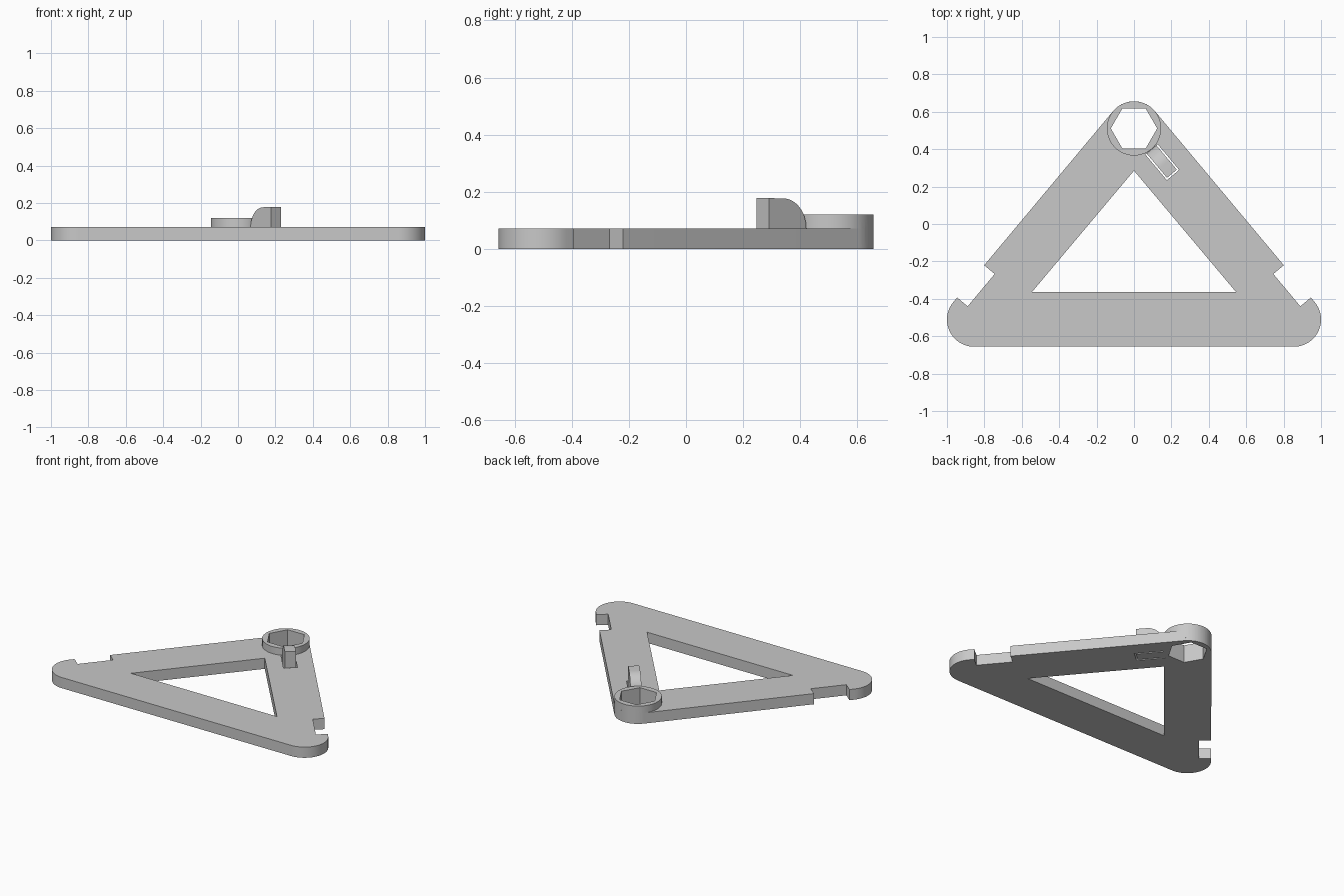
import bpy, bmesh, math
from mathutils import Vector

cube = bpy.data.objects.get("Cube")
if cube:
    bpy.data.objects.remove(cube, do_unlink=True)

R = 0.145            # corner radius
THICK = 0.072        # plate thickness
RING_TOP = 0.12
APEX = Vector((0, 0.511))
CORNER = Vector((0.855, -0.511))
ALONG = (CORNER - APEX).normalized()        # down the right arm
ACROSS = Vector((-ALONG.y, ALONG.x))        # outward from the right arm
TILT = math.degrees(math.atan2(ACROSS.y, ACROSS.x))

grey = bpy.data.materials.new("light grey plastic")
grey.use_nodes = True
COLOUR = (0.58, 0.58, 0.58, 1)
grey.diffuse_color = COLOUR
grey.node_tree.nodes["Principled BSDF"].inputs["Base Color"].default_value = COLOUR


def arm(a, w):
    """Point at distance a down the right arm and w across it."""
    return APEX + ALONG * a + ACROSS * w


def arc(centre, radius, start, end, steps):
    angles = [math.radians(start + (end - start) * i / steps) for i in range(steps + 1)]
    return [centre + radius * Vector((math.cos(t), math.sin(t))) for t in angles]


def prism(name, base, offset):
    """Solid made by sweeping a flat 3D outline along an offset."""
    bm = bmesh.new()
    face = bm.faces.new([bm.verts.new(p) for p in base])
    swept = bmesh.ops.extrude_face_region(bm, geom=[face])["geom"]
    bmesh.ops.translate(bm, vec=offset,
                        verts=[v for v in swept if isinstance(v, bmesh.types.BMVert)])
    bmesh.ops.recalc_face_normals(bm, faces=bm.faces)
    mesh = bpy.data.meshes.new(name)
    bm.to_mesh(mesh)
    bm.free()
    mesh.materials.append(grey)
    obj = bpy.data.objects.new(name, mesh)
    bpy.context.collection.objects.link(obj)
    return obj


def slab(name, outline, low, high):
    return prism(name, [(p.x, p.y, low) for p in outline], (0, 0, high - low))


def cut(target, cutter, operation="DIFFERENCE"):
    mod = target.modifiers.new(cutter.name, "BOOLEAN")
    mod.operation = operation
    mod.solver = "EXACT"
    mod.object = cutter
    bpy.context.view_layer.objects.active = target
    bpy.ops.object.modifier_apply(modifier=mod.name)
    bpy.data.objects.remove(cutter, do_unlink=True)


# Triangular plate with a notch in each arm
notch = [arm(1.30, R), arm(1.30, 0.072), arm(1.075, 0.072), arm(1.075, R)]
right = arc(CORNER, R, -90, TILT, 24) + notch + arc(APEX, R, TILT, 90, 12)
left = [Vector((-p.x, p.y)) for p in reversed(right[:-1])]
frame = slab("triangular_frame", right + left, 0, THICK)

# Raised ring at the apex
cut(frame, slab("ring", arc(APEX, R, 0, 352.5, 47), 0.02, RING_TOP), "UNION")

# Openings: central triangle, hexagonal socket, slot around the latch
window = [Vector((0, 0.285)), Vector((-0.545, -0.363)), Vector((0.545, -0.363))]
cut(frame, slab("window", window, -0.1, 0.3))
cut(frame, slab("hex_socket", arc(APEX, 0.124, 0, 300, 5), -0.1, 0.3))
slot = [arm(0.146, -0.043), arm(0.325, -0.043), arm(0.325, 0.043), arm(0.146, 0.043)]
cut(frame, slab("latch_slot", slot, -0.1, 0.3))

# Latch tongue with a rounded rise towards its free end
profile = arc(Vector((0.251, THICK)), 0.105, 180, 90, 14)
profile += [Vector((0.316, 0.178)), Vector((0.316, 0)), Vector((0.146, 0))]
side = [(*arm(p.x, -0.034), p.y) for p in profile]
latch = prism("latch_tongue", side, (*(ACROSS * 0.068), 0))

# Smooth curved walls, keep edges sharp
for obj in (frame, latch):
    bpy.ops.object.select_all(action="DESELECT")
    obj.select_set(True)
    bpy.context.view_layer.objects.active = obj
    bpy.ops.object.shade_smooth_by_angle(angle=math.radians(30))
